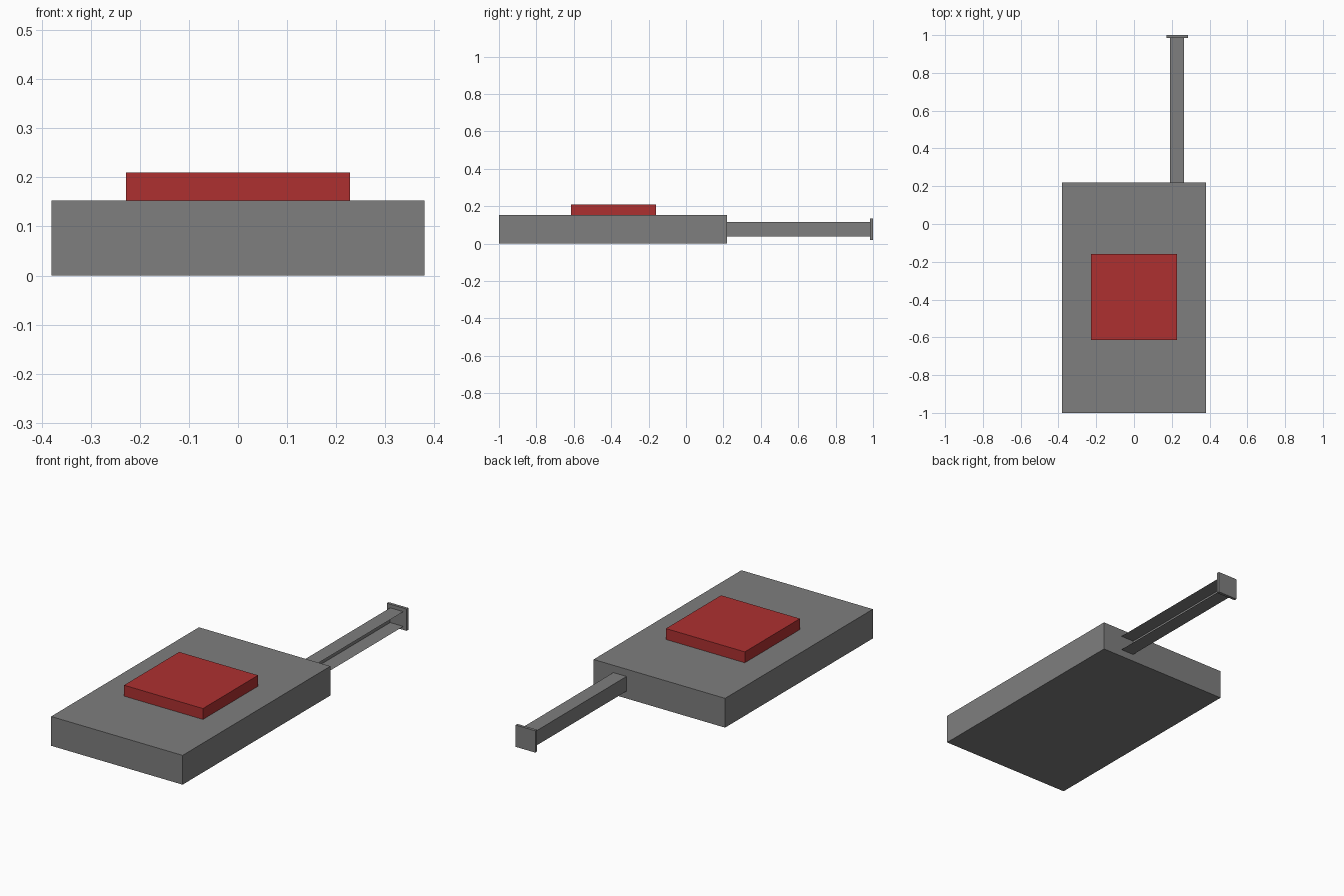
import bpy
import bmesh
from mathutils import Matrix, Vector

cube = bpy.data.objects.get("Cube")
if cube:
    bpy.data.objects.remove(cube, do_unlink=True)


def make_material(name, rgb):
    mat = bpy.data.materials.new(name)
    mat.use_nodes = True
    color = (*rgb, 1.0)
    mat.diffuse_color = color
    mat.node_tree.nodes["Principled BSDF"].inputs["Base Color"].default_value = color
    return mat


def make_box(name, low, high, mat, open_side=None):
    """Box between two corners; the face pointing along open_side is left out."""
    low, high = Vector(low), Vector(high)
    bm = bmesh.new()
    bmesh.ops.create_cube(bm, size=1.0)
    bm.transform(Matrix.Translation((low + high) / 2) @ Matrix.Diagonal((*(high - low), 1.0)))
    bm.normal_update()
    if open_side:
        gone = [f for f in bm.faces if f.normal.dot(Vector(open_side)) > 0.9]
        bmesh.ops.delete(bm, geom=gone, context='FACES')
    mesh = bpy.data.meshes.new(name)
    bm.to_mesh(mesh)
    bm.free()
    mesh.materials.append(mat)
    obj = bpy.data.objects.new(name, mesh)
    bpy.context.collection.objects.link(obj)
    return obj


grey = make_material("mid grey", (0.21, 0.21, 0.21))
red = make_material("deep red", (0.42, 0.03, 0.03))

# Main slab and raised pad
make_box("base_slab", (-0.38, -1.0, 0.0), (0.38, 0.22, 0.153), grey)
make_box("raised_pad", (-0.228, -0.615, 0.153), (0.228, -0.16, 0.21), red)

# Thin-walled rod, open along its left side, with an end plate
make_box("rod", (0.19, 0.22, 0.038), (0.266, 0.985, 0.115), grey, open_side=(1, 0, 0))
make_box("rod_end_plate", (0.171, 0.985, 0.02), (0.285, 1.0, 0.134), grey)
